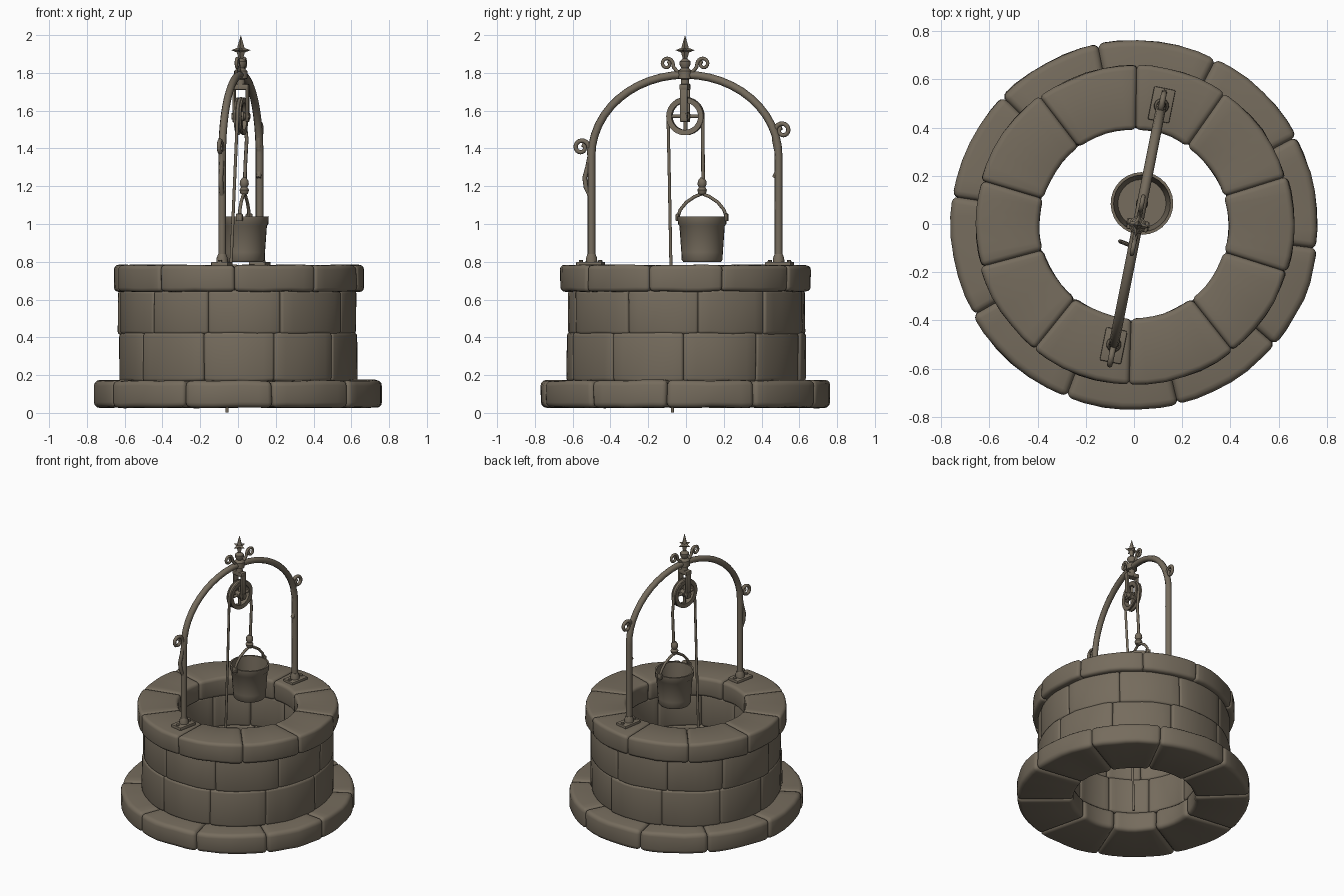
import bpy, bmesh, math, random
from mathutils import Matrix, Vector, noise

random.seed(4)
if "Cube" in bpy.data.objects:
    bpy.data.objects.remove(bpy.data.objects["Cube"])

COLOR = (0.18, 0.15, 0.11, 1)
mat = bpy.data.materials.new("weathered grey brown")
mat.use_nodes = True
mat.diffuse_color = COLOR
mat.node_tree.nodes["Principled BSDF"].inputs["Base Color"].default_value = COLOR

# Frame of the ironwork: y runs along the arch, x across it
FRAME = Matrix.Translation((0.015, -0.005, 0)) @ Matrix.Rotation(math.radians(-11.3), 4, 'Z')


def finish(ob, matrix, angle=40):
    ob.matrix_world = matrix
    bpy.ops.object.select_all(action='DESELECT')
    ob.select_set(True)
    bpy.context.view_layer.objects.active = ob
    if ob.type == 'CURVE':
        bpy.ops.object.convert(target='MESH')
        ob = bpy.context.object
    ob.data.materials.clear()
    ob.data.materials.append(mat)
    bpy.ops.object.shade_smooth_by_angle(angle=math.radians(angle))
    return ob


def from_bmesh(name, bm, matrix=FRAME, angle=40):
    bmesh.ops.recalc_face_normals(bm, faces=bm.faces)
    me = bpy.data.meshes.new(name)
    bm.to_mesh(me)
    bm.free()
    ob = bpy.data.objects.new(name, me)
    bpy.context.collection.objects.link(ob)
    return finish(ob, matrix, angle)


def tube(name, points, radius, taper=1.0, closed=False):
    cu = bpy.data.curves.new(name, 'CURVE')
    cu.dimensions = '3D'
    cu.bevel_depth = radius
    cu.bevel_resolution = 2
    cu.use_fill_caps = True
    sp = cu.splines.new('POLY')
    sp.points.add(len(points) - 1)
    for i, p in enumerate(points):
        sp.points[i].co = (*p, 1)
        sp.points[i].radius = 1 + (taper - 1) * i / (len(points) - 1)
    sp.use_cyclic_u = closed
    ob = bpy.data.objects.new(name, cu)
    bpy.context.collection.objects.link(ob)
    return finish(ob, FRAME, 60)


def lathe(name, profile, n=24, local=Matrix(), closed=False, angle=40):
    bm = bmesh.new()
    rings = [[bm.verts.new((r * math.cos(math.tau * k / n), r * math.sin(math.tau * k / n), z))
              for k in range(n)] for r, z in profile]
    pairs = list(zip(rings, rings[1:]))
    if closed:
        pairs.append((rings[-1], rings[0]))
    for a, b in pairs:
        for k in range(n):
            j = (k + 1) % n
            bm.faces.new((a[k], a[j], b[j], b[k]))
    bmesh.ops.remove_doubles(bm, verts=bm.verts, dist=0.0001)
    return from_bmesh(name, bm, FRAME @ local, angle)


def box(name, center, size, bevel=0.005):
    bm = bmesh.new()
    bmesh.ops.create_cube(bm, size=1, matrix=Matrix.Translation(center) @ Matrix.Diagonal((*size, 1)))
    bmesh.ops.bevel(bm, geom=bm.edges[:], offset=bevel, segments=2, profile=0.5, affect='EDGES')
    return from_bmesh(name, bm)


def stone(name, r_in, r_out, z0, z1, a0, a1, bevel):
    # Curved block with rounded edges and an uneven surface
    bm = bmesh.new()
    steps = 6
    rings = []
    for k in range(steps + 1):
        a = a0 + (a1 - a0) * k / steps
        rings.append([bm.verts.new((r * math.cos(a), r * math.sin(a), z))
                      for r, z in ((r_in, z0), (r_out, z0), (r_out, z1), (r_in, z1))])
    for a, b in zip(rings, rings[1:]):
        for i in range(4):
            j = (i + 1) % 4
            bm.faces.new((a[i], a[j], b[j], b[i]))
    bm.faces.new(rings[0][::-1])
    bm.faces.new(rings[-1])
    bmesh.ops.recalc_face_normals(bm, faces=bm.faces)
    sharp = [e for e in bm.edges if e.calc_face_angle(0) > 0.6]
    bmesh.ops.bevel(bm, geom=sharp, offset=bevel, segments=3, profile=0.5, affect='EDGES')
    for v in bm.verts:
        v.co += noise.noise_vector(v.co * 7) * 0.006
    return from_bmesh(name, bm, Matrix(), 60)


def course(name, r_in, r_out, z0, z1, offset, bevel, count=10):
    joints = [math.radians(offset + 360 / count * i + random.uniform(-3, 3)) for i in range(count)]
    joints.append(joints[0] + math.tau)
    for i in range(count):
        stone(f"{name}_{i + 1}", r_in, r_out + random.uniform(-0.008, 0.004),
              z0, z1, joints[i] - 0.002, joints[i + 1] + 0.002, bevel)


# Stone well, bottom to top
course("base_stone", 0.40, 0.768, 0.028, 0.172, 30, 0.028)
course("lower_wall_stone", 0.41, 0.632, 0.165, 0.425, 0, 0.018)
course("upper_wall_stone", 0.41, 0.632, 0.415, 0.65, 6, 0.018)
course("rim_stone", 0.392, 0.664, 0.642, 0.782, 18, 0.022)

# Iron arch: straight legs joined by a half ellipse
SPRING, RISE, HALF = 1.36, 0.43, 0.505
arch = [(0, -HALF, 0.78), (0, -HALF, 1.1)]
for k in range(25):
    t = math.pi * k / 24
    arch.append((0, -HALF * math.cos(t), SPRING + RISE * math.sin(t)))
arch += [(0, HALF, 1.1), (0, HALF, 0.78)]
tube("arch", arch, 0.021)

for s, side in ((-1, "front"), (1, "back")):
    box(f"{side}_foot_plate", (0, s * 0.51, 0.787), (0.09, 0.14, 0.026))
    foot = Matrix.Translation((0, s * HALF, 0))
    lathe(f"{side}_foot_collar", [(0, 0.79), (0.032, 0.79), (0.03, 0.82), (0.022, 0.84), (0, 0.84)], 12, foot)
    for d in (-1, 1):
        bolt = Matrix.Translation((0, s * 0.51 + d * 0.052, 0))
        lathe(f"{side}_foot_bolt", [(0, 0.79), (0.013, 0.79), (0.011, 0.808), (0, 0.81)], 8, bolt)


def scroll(name, s, stem, cy, cz, r, radius):
    # Stem running into an outward curl
    pts = [(0, s * y, z) for y, z in stem]
    for k in range(21):
        f = k / 20
        a = math.pi - math.tau * 1.2 * f
        q = r * (1 - 0.65 * f)
        pts.append((0, s * (cy + q * math.cos(a)), cz + q * math.sin(a)))
    tube(name, pts, radius, 0.8)


for s, side, cy, cz in ((-1, "front", 0.56, 1.405), (1, "back", 0.527, 1.495)):
    stem = [(cy - 0.045, cz - 0.25), (cy - 0.025, cz - 0.21), (cy - 0.018, cz - 0.16),
            (cy - 0.035, cz - 0.1), (cy - 0.045, cz - 0.05)]
    scroll(f"{side}_leg_scroll", s, stem, cy, cz, 0.042, 0.013)
    scroll(f"{side}_top_scroll", s, [(0.01, 1.79), (0.045, 1.81), (0.062, 1.83)], 0.098, 1.848, 0.033, 0.01)

# Finial: turned stem with a pointed star
lathe("finial_stem", [(0, 1.76), (0.036, 1.77), (0.036, 1.81), (0.02, 1.825), (0.03, 1.845),
                      (0.03, 1.86), (0.014, 1.875), (0, 1.88)], 12)
lathe("finial_spike", [(0.008, 1.86), (0.022, 1.91), (0.018, 1.94), (0, 2.0)], 4, angle=20)
for axis in 'XY':
    turn = Matrix.Translation((0, 0, 1.92)) @ Matrix.Rotation(math.pi / 2, 4, axis)
    lathe("finial_arm", [(0, -0.052), (0.02, 0), (0, 0.052)], 4, turn, angle=20)

# Pulley wheel with grooved rim, hub and spokes
HUB = Vector((0, 0.002, 1.57))
wheel = Matrix.Translation(HUB) @ Matrix.Rotation(math.pi / 2, 4, 'Y')
lathe("pulley_rim", [(0.072, -0.018), (0.1, -0.02), (0.1, -0.011), (0.088, 0),
                     (0.1, 0.011), (0.1, 0.02), (0.072, 0.018)], 28, wheel, closed=True)
lathe("pulley_axle", [(0, -0.048), (0.018, -0.048), (0.018, -0.02), (0.026, -0.018),
                      (0.026, 0.018), (0.018, 0.02), (0.018, 0.048), (0, 0.048)], 14, wheel)
for k in range(4):
    a = math.pi / 2 * k
    tube("pulley_spoke", [HUB, HUB + Vector((0, math.cos(a), math.sin(a))) * 0.078], 0.01)

# Fork that hangs the pulley from the arch
box("fork_top", (0, 0, 1.725), (0.088, 0.045, 0.03))
lathe("fork_neck", [(0, 1.72), (0.024, 1.72), (0.02, 1.79), (0, 1.79)], 12)
for s in (-1, 1):
    box("fork_strap", (s * 0.036, 0, 1.635), (0.014, 0.04, 0.19))

# Rope: hanging end, pass over the wheel, and fall to the bucket
rope = [(-0.058, -0.08, 0.002), (-0.045, -0.082, 0.6), (-0.015, -0.088, 1.25)]
for k in range(13):
    a = math.pi * (1 - k / 12)
    rope.append((0, 0.002 + 0.094 * math.cos(a), 1.57 + 0.094 * math.sin(a)))
rope += [(0.012, 0.098, 1.45), (0.004, 0.098, 1.3), (0, 0.098, 1.15)]
tube("rope", rope, 0.0085, 1.15)

# Bucket with thick walls, bands, knot and bail handle
BUCKET = Matrix.Translation((0, 0.092, 0))
lathe("bucket", [(0, 0.805), (0.1, 0.8), (0.108, 0.81), (0.11, 0.85), (0.12, 0.99), (0.128, 1.0),
                 (0.13, 1.04), (0.118, 1.04), (0.1, 0.83), (0, 0.83)], 28, BUCKET)
lathe("rope_knot", [(0, 1.15), (0.02, 1.16), (0.026, 1.18), (0.017, 1.195), (0.025, 1.21),
                    (0.022, 1.23), (0.01, 1.245), (0, 1.245)], 12, BUCKET)
bail = [(0, 0.092 + y, z) for y, z in ((-0.134, 1.03), (-0.118, 1.075), (-0.085, 1.115), (-0.04, 1.145), (0, 1.16),
                                       (0.04, 1.145), (0.085, 1.115), (0.118, 1.075), (0.134, 1.03))]
tube("bucket_handle", bail, 0.009)
for s in (-1, 1):
    box("handle_lug", (0, 0.092 + s * 0.131, 1.035), (0.035, 0.018, 0.04))
